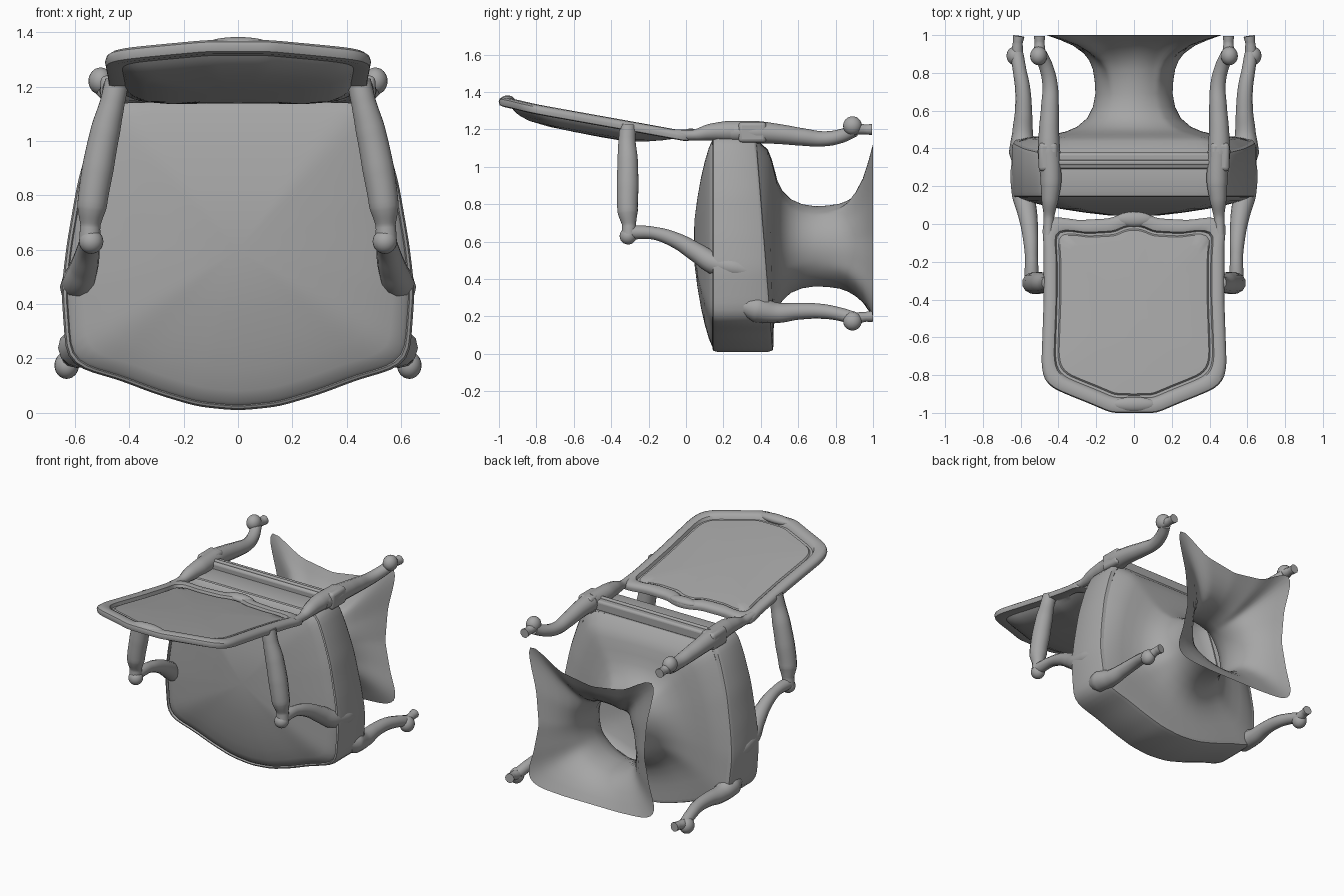
import bpy, bmesh
from math import sin, cos, pi
from mathutils import Vector
from mathutils.geometry import intersect_line_line_2d as hit

if "Cube" in bpy.data.objects:
    bpy.data.objects.remove(bpy.data.objects["Cube"])

N = 128  # points per ring
grey = bpy.data.materials.new('dark_grey')
grey.diffuse_color = (.38, .38, .38, 1)
grey.use_nodes = True
grey.node_tree.nodes["Principled BSDF"].inputs["Base Color"].default_value = grey.diffuse_color


def finish(ob, angle=0.7):
    ob.data.materials.append(grey)
    bpy.ops.object.select_all(action='DESELECT')
    ob.select_set(True)
    bpy.context.view_layer.objects.active = ob
    bpy.ops.object.shade_smooth_by_angle(angle=angle)


def outline(half, centre, passes=4):
    """Offsets from the centre to a mirrored half outline, one per ray, rounded."""
    poly = half + [(-x, v) for x, v in reversed(half) if x > 0]
    c, out = Vector(centre), []
    for i in range(N):
        a = 2 * pi * (i + 0.37) / N
        end = c + Vector((cos(a), sin(a))) * 5
        pts = [hit(c, end, Vector(poly[k - 1]), Vector(poly[k])) for k in range(len(poly))]
        out.append(max((p - c for p in pts if p), key=lambda v: v.length))
    for _ in range(passes):
        out = [(out[i - 1] + out[i] * 2 + out[(i + 1) % N]) / 4 for i in range(N)]
    return out


def loft(name, rings):
    bm = bmesh.new()
    rows = [[bm.verts.new(p) for p in r] for r in rings]
    for a, b in zip(rows, rows[1:]):
        for i in range(N):
            j = (i + 1) % N
            bm.faces.new((a[i], a[j], b[j], b[i]))
    bmesh.ops.remove_doubles(bm, verts=bm.verts, dist=1e-5)
    bmesh.ops.recalc_face_normals(bm, faces=bm.faces)
    me = bpy.data.meshes.new(name)
    bm.to_mesh(me)
    bm.free()
    ob = bpy.data.objects.new(name, me)
    bpy.context.collection.objects.link(ob)
    finish(ob)


def limb(name, pts):
    """Smooth tube through (x, y, z, radius) points."""
    cu = bpy.data.curves.new(name, 'CURVE')
    cu.dimensions = '3D'
    cu.bevel_depth, cu.bevel_resolution, cu.resolution_u = 1, 4, 8
    cu.use_fill_caps = True
    sp = cu.splines.new('BEZIER')
    sp.bezier_points.add(len(pts) - 1)
    for b, p in zip(sp.bezier_points, pts):
        b.co, b.radius = p[:3], p[3]
        b.handle_left_type = b.handle_right_type = 'AUTO'
    ob = bpy.data.objects.new(name, cu)
    bpy.context.collection.objects.link(ob)
    bpy.ops.object.select_all(action='DESELECT')
    ob.select_set(True)
    bpy.context.view_layer.objects.active = ob
    bpy.ops.object.convert(target='MESH')
    finish(bpy.context.view_layer.objects.active)


def ball(name, loc, size):
    bpy.ops.mesh.primitive_uv_sphere_add(segments=20, ring_count=12, location=loc)
    ob = bpy.context.object
    ob.name, ob.scale = name, size
    finish(ob)


def bar(name, loc, size, bevel):
    bpy.ops.mesh.primitive_cube_add(size=1, location=loc)
    ob = bpy.context.object
    ob.name, ob.scale = name, size
    bpy.ops.object.transform_apply(location=False, rotation=False, scale=True)
    m = ob.modifiers.new('bevel', 'BEVEL')
    m.width, m.segments = bevel, 3
    finish(ob)


# Seat: outline in x-z, domed cushion facing the front, rail around it
CZ = 0.6
seat = outline([(0, .008), (.15, .023), (.3, .068), (.45, .125), (.58, .16), (.632, .2),
                (.65, .45), (.63, .62), (.59, .85), (.54, 1.02), (.485, 1.16), (.46, 1.17), (0, 1.17)], (0, CZ), 2)


def seat_ring(s, y, slope=0):
    return [(p.x * s, y - slope * (CZ + p.y * s), CZ + p.y * s) for p in seat]


loft('seat_cushion', [seat_ring(s, y) for s, y in
     [(0, .042), (.2, .045), (.4, .06), (.6, .08), (.75, .1), (.88, .122), (.95, .14), (.975, .16)]])
loft('seat_rail', [seat_ring(.965, .16), seat_ring(.975, .142), seat_ring(.99, .147), seat_ring(1, .17),
                   seat_ring(1, .44, .07), seat_ring(.985, .465, .08), seat_ring(.95, .47, .08)])

# Underside sheet: pulled into a waist, then flared to a wavy four-cornered plate
waist = outline([(.205 * sin(pi * k / 24), .575 - .215 * cos(pi * k / 24)) for k in range(25)], (0, CZ))
plate = outline([(0, .19), (.2, .19), (.38, .2), (.46, .23), (.47, .3), (.43, .42), (.39, .62), (.41, .85),
                 (.46, 1.04), (.475, 1.14), (.45, 1.16), (.39, 1.12), (.25, 1.02), (0, .98)], (0, CZ), 2)


def blend(a, t, y, slope=0):
    pts = [w.lerp(q, t) for w, q in zip(waist, a)]
    return [(p.x, y - slope * (CZ + p.y), CZ + p.y) for p in pts]


loft('underside_sheet',
     [blend(seat, t, y, k) for t, y, k in
      [(.93, .47, .08), (.8, .47, .03), (.65, .47, .01), (.5, .475, 0), (.35, .49, 0), (.22, .515, 0),
       (.1, .56, 0), (.03, .62, 0)]] +
     [blend(plate, t, y) for t, y in
      [(0, .69), (.02, .76), (.07, .82), (.16, .865), (.3, .905), (.5, .945), (.75, .975), (1, 1)]])

# Backrest: framed panel sloping upward, with a padded lower face
CY = -.46
back = outline([(0, .07), (.06, .06), (.12, .03), (.3, .02), (.38, .035), (.46, .035), (.49, 0), (.478, -.1),
                (.478, -.4), (.49, -.74), (.478, -.82), (.43, -.87), (.35, -.905), (.25, -.945), (.12, -1),
                (0, -1.002)], (0, CY), 1)


def back_ring(s, d):
    ring = []
    for p in back:
        x, y = p.x * s, CY + p.y * s
        depth = min(1, max(.5, (.3 - y) / .6)) if d < -.05 else 1
        ring.append((x, y, 1.195 - .18 * min(y, 0) + d * depth - .04 * x * x))
    return ring


loft('backrest', [back_ring(s, d) for s, d in
     [(0, -.005), (.4, -.008), (.7, -.012), (.81, -.015), (.825, -.025), (.85, -.025), (.865, -.005), (.9, .003),
      (.96, 0), (.99, -.01), (1, -.025), (.99, -.045), (.95, -.05), (.87, -.048), (.85, -.06), (.8, -.08),
      (.7, -.1), (.5, -.112), (.25, -.116), (0, -.118)]])
ball('crest_carving', (0, -.955, 1.354), (.12, .04, .028))
ball('lower_carving', (0, .025, 1.18), (.1, .04, .025))

# Rear rail across the seat
bar('rear_rail', (0, .335, 1.175), (.92, .085, .07), .015)
bar('rear_rail_bead', (0, .325, 1.21), (.9, .025, .02), .008)

for side, s in (('left', -1), ('right', 1)):
    def path(pts):
        return [(s * x, y, z, r) for x, y, z, r in pts]

    # Back posts joining backrest and seat
    limb('back_post_' + side, path([(.455, -.06, 1.175, .025), (.45, .04, 1.17, .028), (.445, .13, 1.185, .045),
                                    (.44, .22, 1.19, .055), (.445, .38, 1.19, .056)]))
    # Corner block and rear leg with foot
    bar('corner_block_' + side, (s * .455, .355, 1.185), (.1, .15, .11), .02)
    limb('rear_leg_' + side, path([(.445, .24, 1.185, .05), (.45, .38, 1.185, .06), (.45, .5, 1.175, .053),
                                   (.445, .62, 1.16, .047), (.445, .74, 1.15, .04), (.465, .83, 1.165, .037),
                                   (.495, .9, 1.195, .035)]))
    ball('rear_knob_' + side, (s * .505, .89, 1.22), (.045, .05, .05))
    limb('rear_toe_' + side, path([(.5, .88, 1.21, .035), (.5, .96, 1.2, .026), (.5, .995, 1.2, .03)]))
    # Front leg with foot
    limb('front_leg_' + side, path([(.58, .3, .26, .05), (.59, .38, .24, .072), (.59, .48, .22, .055),
                                    (.585, .6, .228, .045), (.59, .72, .228, .04), (.605, .81, .215, .036),
                                    (.62, .9, .19, .035)]))
    ball('front_knob_' + side, (s * .63, .89, .175), (.045, .05, .05))
    limb('front_toe_' + side, path([(.62, .88, .185, .035), (.615, .96, .198, .026), (.61, .995, .2, .03)]))
    # Padded arm and its curved support
    limb('arm_' + side, path([(.445, -.31, 1.22, .045), (.462, -.315, 1.14, .047), (.487, -.312, 1.04, .056),
                              (.515, -.312, .9, .06), (.537, -.312, .76, .056), (.543, -.305, .69, .038),
                              (.545, -.305, .64, .04)]))
    ball('arm_scroll_' + side, (s * .54, -.31, .63), (.045, .045, .045))
    limb('arm_support_' + side, path([(.543, -.3, .65, .038), (.543, -.17, .645, .034), (.55, -.05, .605, .042),
                                      (.565, .06, .54, .052), (.585, .15, .485, .06), (.595, .26, .46, .06),
                                      (.595, .38, .43, .045)]))
